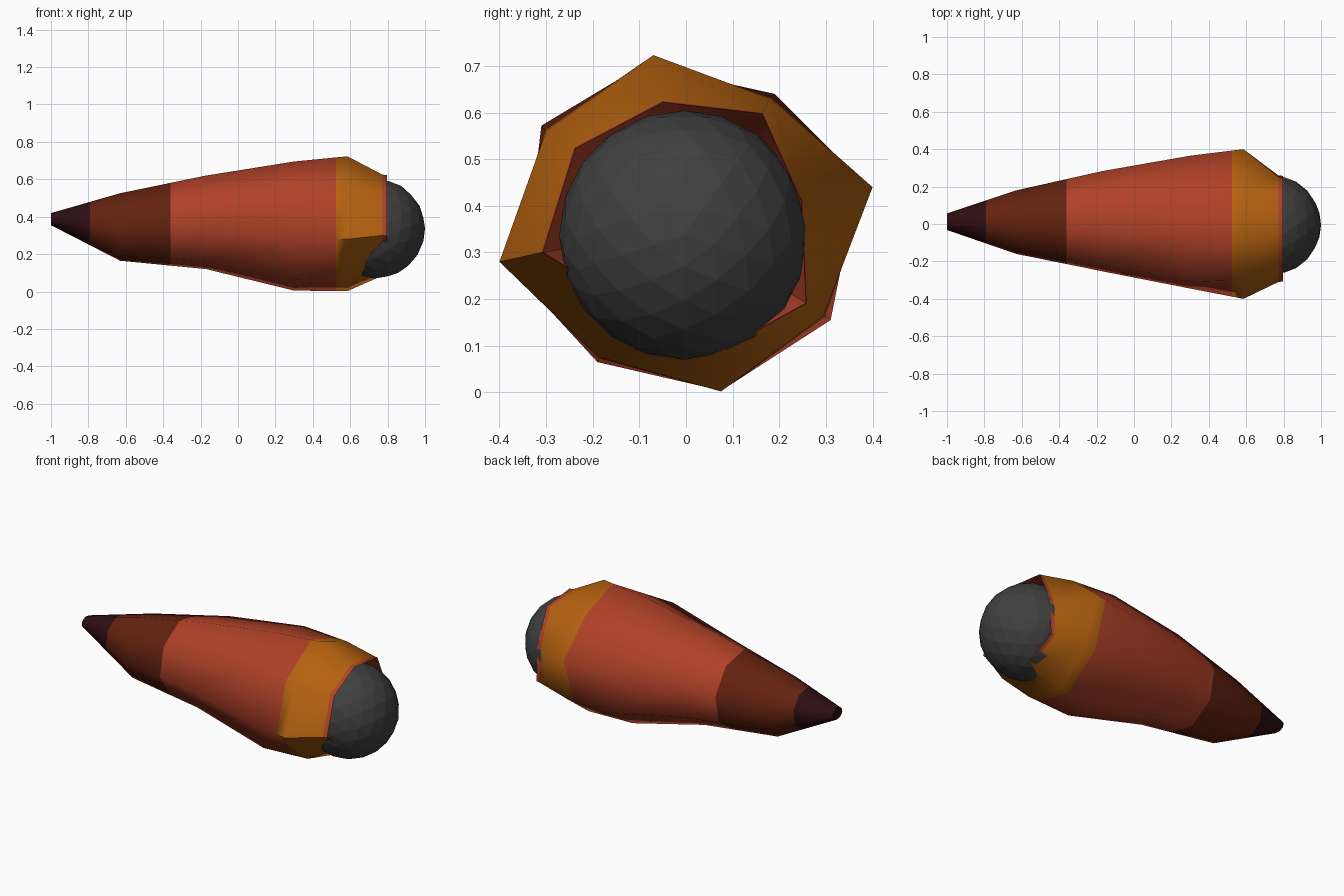
import bpy, bmesh, math
from mathutils import Matrix

if "Cube" in bpy.data.objects:
    bpy.data.objects.remove(bpy.data.objects["Cube"])


def material(name, rgb):
    m = bpy.data.materials.new(name)
    m.diffuse_color = (*rgb, 1)
    m.use_nodes = True
    m.node_tree.nodes["Principled BSDF"].inputs["Base Color"].default_value = m.diffuse_color
    return m


TIP = material("dark maroon", (0.026, 0.004, 0.006))
BROWN = material("brown", (0.127, 0.016, 0.005))
RED = material("brick red", (0.43, 0.053, 0.021))
ORANGE = material("orange", (0.46, 0.122, 0.005))
GREY = material("dark grey", (0.051, 0.051, 0.051))


def octagon(x, cy, cz, ry, rz):
    """Eight-sided ring, starting near the top and running clockwise."""
    out = []
    for i in range(8):
        a = math.radians(101.25 - 45 * i)
        out.append((x, cy + ry * math.cos(a), cz + rz * math.sin(a)))
    return out


def ring(x, pts):
    return [(x, y, z) for y, z in pts]


def scaled(pts, s, cz=0.35):
    return [(y * s, cz + (z - cz) * s) for y, z in pts]


belly = [(-.06, .695), (.19, .64), (.365, .43), (.31, .155),
         (.07, .005), (-.19, .065), (-.345, .285), (-.31, .572)]
shoulder = [(-.07, .723), (.18, .63), (.4, .44), (.295, .165),
            (.075, .002), (-.185, .075), (-.4, .28), (-.3, .56)]
mouth = [(-.05, .625), (.165, .6), (.25, .41), (.26, .19),
         (.07, .085), (-.09, .165), (-.31, .3), (-.24, .525)]

# Tapered body, with a lip and a hollow socket at the wide end
rings = [
    octagon(-1.0, .012, .387, .045, .033),
    octagon(-.63, .01, .345, .173, .184),
    octagon(-.17, .015, .37, .273, .255),
    ring(.3, belly),
    ring(.585, shoulder),
    ring(.772, mouth),
    ring(.797, scaled(mouth, .99)),
    ring(.6, scaled(mouth, .84)),
]
bm = bmesh.new()
loops = [[bm.verts.new(p) for p in r] for r in rings]
for k, (a, b) in enumerate(zip(loops, loops[1:])):
    for i in range(8):
        j = (i + 1) % 8
        f = bm.faces.new((a[i], a[j], b[j], b[i]))
        f.material_index = 2 if k >= 5 else 0
bm.faces.new(loops[0])
bm.faces.new(loops[-1]).material_index = 2
bmesh.ops.recalc_face_normals(bm, faces=bm.faces)

# Colour bands cut across the length of the outer skin
for x in (-.79, -.36, .525):
    skin = [f for f in bm.faces if f.material_index == 0]
    geom = skin + list({e for f in skin for e in f.edges}) + \
        list({v for f in skin for v in f.verts})
    bmesh.ops.bisect_plane(bm, geom=geom, plane_co=(x, 0, 0), plane_no=(1, 0, 0))
for f in bm.faces:
    if f.material_index == 0:
        x = f.calc_center_median().x
        f.material_index = 0 if x < -.79 else 1 if x < -.36 else 2 if x < .525 else 3

mesh = bpy.data.meshes.new("tapered_body")
bm.to_mesh(mesh)
bm.free()
for m in (TIP, BROWN, RED, ORANGE):
    mesh.materials.append(m)
body = bpy.data.objects.new("tapered_body", mesh)
bpy.context.collection.objects.link(body)
bpy.context.view_layer.objects.active = body
body.select_set(True)
bpy.ops.object.shade_smooth_by_angle(angle=math.radians(60))

# Faceted ball held in the socket
bm = bmesh.new()
bmesh.ops.create_icosphere(
    bm, subdivisions=3, radius=.267,
    matrix=Matrix.Translation((.733, -.005, .337)) @ Matrix.Rotation(math.pi / 2, 4, 'Y'))
mesh = bpy.data.meshes.new("ball")
bm.to_mesh(mesh)
bm.free()
mesh.materials.append(GREY)
bpy.context.collection.objects.link(bpy.data.objects.new("ball", mesh))
